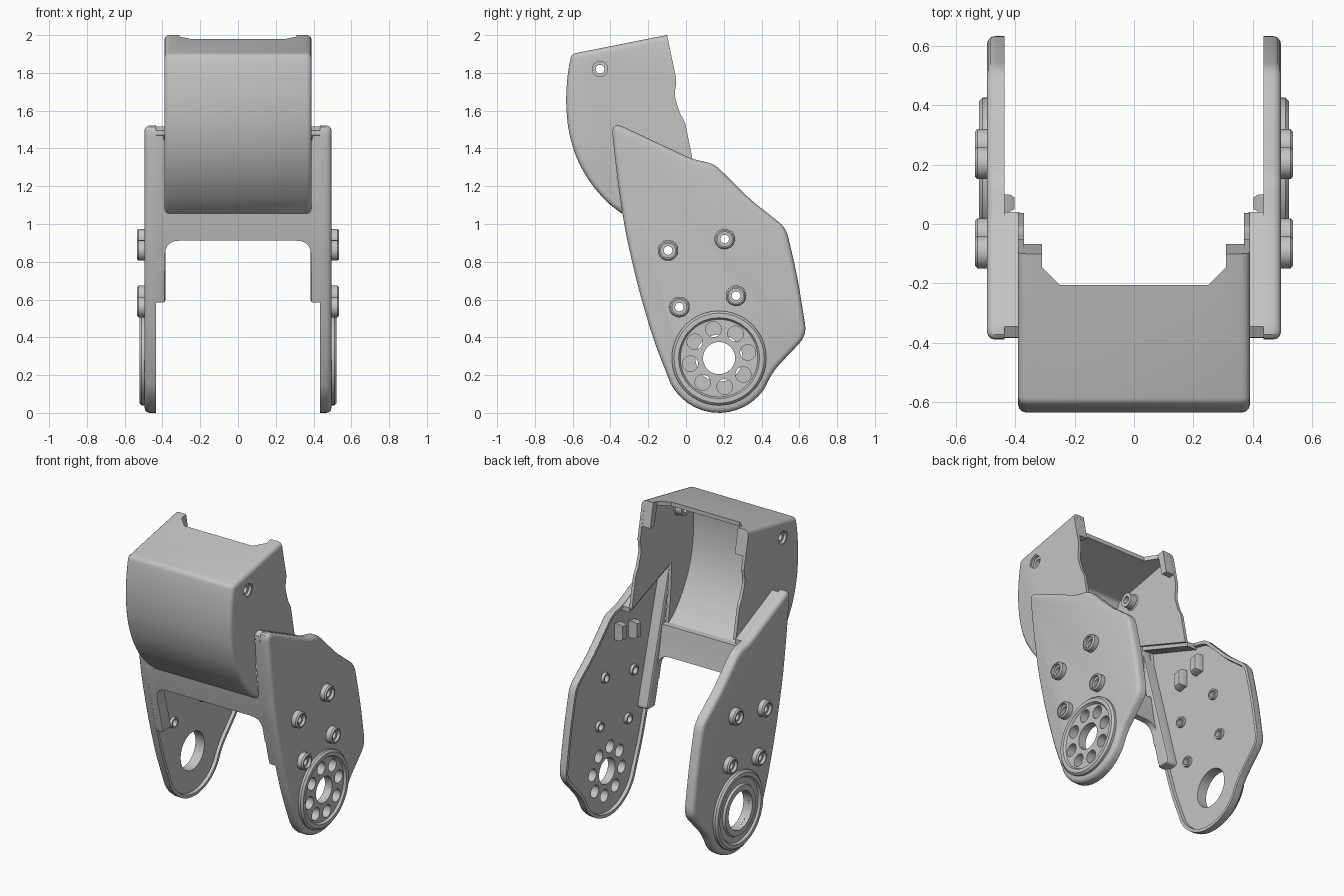
import bpy, bmesh, math
from mathutils import Vector

if "Cube" in bpy.data.objects:
    bpy.data.objects.remove(bpy.data.objects["Cube"])

grey = bpy.data.materials.new("plain_grey")
grey.use_nodes = True
grey.diffuse_color = (0.55, 0.55, 0.55, 1)
grey.node_tree.nodes["Principled BSDF"].inputs["Base Color"].default_value = (0.55, 0.55, 0.55, 1)
parts = []


def finish(name, bm):
    bmesh.ops.recalc_face_normals(bm, faces=bm.faces[:])
    mesh = bpy.data.meshes.new(name)
    bm.to_mesh(mesh)
    bm.free()
    mesh.materials.append(grey)
    obj = bpy.data.objects.new(name, mesh)
    bpy.context.collection.objects.link(obj)
    parts.append(obj)
    return obj


def rounded(corners, steps=5):
    """Outline from corners (a, b) or (a, b, setback); setbacks are rounded off."""
    out = []
    for i, c in enumerate(corners):
        p = Vector(c[:2])
        if len(c) == 2:
            out.append(p)
            continue
        before = (Vector(corners[i - 1][:2]) - p).normalized() * c[2]
        after = (Vector(corners[(i + 1) % len(corners)][:2]) - p).normalized() * c[2]
        for k in range(steps + 1):
            t = k / steps
            out.append(p + before * (1 - t) ** 2 + after * t ** 2)
    return out


def prism(name, corners, e0, e1, axis="x", caps=((), ())):
    """Extrude an outline along an axis; caps are inset steps (inset, raise)."""
    place = {"x": lambda a, b, e: (e, a, b), "y": lambda a, b, e: (a, e, b),
             "z": lambda a, b, e: (a, b, e)}[axis]
    bm = bmesh.new()
    pts = rounded(corners)
    n = len(pts)
    rings = [[bm.verts.new(place(p.x, p.y, e)) for p in pts] for e in (e0, e1)]
    ends = [bm.faces.new(r) for r in rings]
    for i in range(n):
        j = (i + 1) % n
        bm.faces.new((rings[0][i], rings[0][j], rings[1][j], rings[1][i]))
    bmesh.ops.recalc_face_normals(bm, faces=bm.faces[:])
    for face, steps in zip(ends, caps):
        for inset, lift in steps:
            bmesh.ops.inset_region(bm, faces=[face], thickness=inset, depth=lift, use_even_offset=True)
    return finish(name, bm)


def lathe(name, y, z, side, profile, n=40):
    """Revolve a closed (radius, x) profile about an axis along x."""
    bm = bmesh.new()
    rows = [[bm.verts.new((side * x, y + r * math.cos(2 * math.pi * k / n),
                           z + r * math.sin(2 * math.pi * k / n))) for r, x in profile] for k in range(n)]
    m = len(profile)
    for k in range(n):
        a, b = rows[k], rows[(k + 1) % n]
        for i in range(m):
            j = (i + 1) % m
            bm.faces.new((a[i], a[j], b[j], b[i]))
    return finish(name, bm)


def rods(holes, x0, x1):
    """Cutter made of several rods (y, z, radius) along x."""
    bm = bmesh.new()
    for y, z, r in holes:
        ring = [[bm.verts.new((x, y + r * math.cos(math.pi * k / 20), z + r * math.sin(math.pi * k / 20)))
                 for k in range(40)] for x in (x0, x1)]
        for r0 in ring:
            bm.faces.new(r0)
        for k in range(40):
            j = (k + 1) % 40
            bm.faces.new((ring[0][k], ring[0][j], ring[1][j], ring[1][k]))
    return finish("cutter", bm)


def cut(obj, cutter):
    mod = obj.modifiers.new("cut", "BOOLEAN")
    mod.operation, mod.solver, mod.object = "DIFFERENCE", "EXACT", cutter
    graph = bpy.context.evaluated_depsgraph_get()
    mesh = bpy.data.meshes.new_from_object(obj.evaluated_get(graph))
    obj.modifiers.clear()
    obj.data = mesh
    parts.remove(cutter)
    bpy.data.objects.remove(cutter)


# Shared outlines in (y, z)
HUB = (0.175, 0.29)
front_edge = [(-0.25, 0.65, 0.1), (-0.32, 0.95, 0.1), (-0.365, 1.25, 0.1)]
arc = [(HUB[0] + 0.29 * math.cos(math.radians(a)), HUB[1] + 0.29 * math.sin(math.radians(a)))
       for a in range(-35, -161, -9)]
plate_outline = [(-0.397, 1.545, 0.075), (0.03, 1.345, 0.03), (0.15, 1.318, 0.04), (0.34, 1.13, 0.05),
                 (0.53, 0.98, 0.05), (0.59, 0.72, 0.1), (0.64, 0.41, 0.06), (0.46, 0.22, 0.06),
                 *arc, (-0.17, 0.38, 0.08), *front_edge]
screws = [(-0.095, 0.86), (0.205, 0.92), (-0.035, 0.56), (0.265, 0.62)]
round_cap = [(0.004, 0.014), (0.009, 0.009), (0.014, 0.004)]
recess = [(0.02, 0), (0.004, -0.02)]
SHELL_HOLE = (-0.455, 1.82)

# Side plates with hubs, screw bosses and inner flanges
for side, tag in ((1, "left"), (-1, "right")):
    plate = prism(tag + "_side_plate", plate_outline, side * 0.435, side * 0.468, caps=(recess, round_cap))
    if side > 0:
        ring = [(HUB[0] + 0.155 * math.cos(math.radians(a)), HUB[1] + 0.155 * math.sin(math.radians(a)), 0.041)
                for a in range(11, 371, 45)]
        holes = [(*HUB, 0.085)] + ring
        hub_profile = [(0.085, 0.49), (0.085, 0.508)]
    else:
        ring = []
        holes = [(*HUB, 0.125)]
        hub_profile = [(0.125, 0.455), (0.125, 0.522), (0.16, 0.522), (0.167, 0.508)]
    cut(plate, rods(holes + [(*s, 0.03) for s in screws], side * 0.4, side * 0.6))
    hub = lathe(tag + "_hub", *HUB, side, hub_profile + [(0.205, 0.508), (0.214, 0.522), (0.238, 0.522),
                (0.25, 0.51), (0.25, hub_profile[0][1])], 64)
    if ring:
        cut(hub, rods(ring, 0.4, 0.6))
    for i, s in enumerate(screws):
        lathe(f"{tag}_screw_boss_{i + 1}", *s, side,
              [(0.023, 0.435), (0.034, 0.435), (0.034, 0.46), (0.054, 0.485), (0.054, 0.526), (0.046, 0.535),
               (0.038, 0.535), (0.038, 0.515), (0.023, 0.515)])
    prism(tag + "_front_flange", [(-0.23, 0.585), (-0.248, 0.65), *front_edge[1:], (-0.382, 1.47),
                                  (-0.14, 0.585, 0.03)],
          side * 0.46, side * 0.397, caps=((), [(0.003, 0.008), (0.006, 0.004)]))
    prism(tag + "_top_ledge", [(-0.383, 1.47), (-0.382, 1.495), (-0.345, 1.516), (0.04, 1.337), (0.04, 1.305),
                               (-0.37, 1.455)], side * 0.46, side * 0.385)
    for i, (y, z) in enumerate(((0.07, 1.18), (-0.08, 1.14))):
        prism(f"{tag}_clip_{i + 1}", [(y - 0.03, z - 0.06), (y + 0.03, z - 0.05), (y + 0.03, z + 0.06),
              (y - 0.03, z + 0.05)], side * 0.46, side * 0.42, caps=((), [(0.01, 0.018)]))
    # Rear ear and screw boss of the upper shell
    prism(tag + "_shell_ear", [(-0.1, 1.998), (-0.068, 1.84), (-0.11, 1.84), (-0.145, 1.985)],
          side * 0.31, side * 0.375)
    lathe(tag + "_shell_boss", *SHELL_HOLE, side,
          [(0.023, 0.32), (0.045, 0.32), (0.045, 0.365), (0.052, 0.37), (0.052, 0.388), (0.04, 0.388),
           (0.04, 0.37), (0.023, 0.37)])

# Upper curved shell: rounded block, hollowed, trimmed to its rear outline and notched on top
curve = [(-0.42, 1.115, 0.05), (-0.51, 1.22, 0.06), (-0.583, 1.35, 0.07), (-0.625, 1.5, 0.07),
         (-0.637, 1.66, 0.07), (-0.626, 1.8, 0.045)]
shell = prism("upper_shell", [(0.3, 1.055), (-0.34, 1.055), *curve, (-0.607, 1.9, 0.025), (0.3, 2.08)],
              -0.363, 0.363, caps=(round_cap, round_cap))
cut(shell, prism("cutter", [(-0.3, 1.0), (-0.34, 1.092), *[(y + 0.025, z + 0.01, r) for y, z, r in curve],
                            (-0.58, 1.878, 0.02), (0.5, 2.094), (0.5, 1.0)], -0.37, 0.37))
cut(shell, prism("cutter", [(-0.16, 2.3), (-0.1, 2.0), (-0.05, 1.76, 0.02), (-0.062, 1.68, 0.03),
                            (-0.03, 1.58, 0.02), (-0.005, 1.54, 0.02), (0.037, 1.33), (-0.38, 1.485),
                            (-0.365, 1.25), (-0.335, 1.04), (-0.335, 0.9), (0.6, 0.9), (0.6, 2.3)], -0.6, 0.6))
cut(shell, prism("cutter", [(-0.25, -0.205), (0.25, -0.205), (0.31, -0.145), (0.31, 0.1), (-0.31, 0.1),
                            (-0.31, -0.145)], 1.88, 2.2, axis="z"))
cut(shell, rods([(*SHELL_HOLE, 0.05)], -0.6, 0.6))

# Front cross beam with rounded opening below
beam = prism("front_beam", [(-0.273, 0.75), (-0.318, 0.95, 0.08), (-0.343, 1.1), (-0.3, 1.1),
                            (-0.276, 0.95, 0.08), (-0.23, 0.75)], -0.44, 0.44)
cut(beam, prism("cutter", [(-0.387, 0.5), (0.387, 0.5), (0.387, 0.912, 0.08), (-0.387, 0.912, 0.08)],
                -0.6, 0.2, axis="y"))

# Smooth shading with sharp edges kept
bpy.ops.object.select_all(action="DESELECT")
for obj in parts:
    obj.select_set(True)
bpy.context.view_layer.objects.active = parts[0]
bpy.ops.object.shade_smooth_by_angle(angle=math.radians(32))
